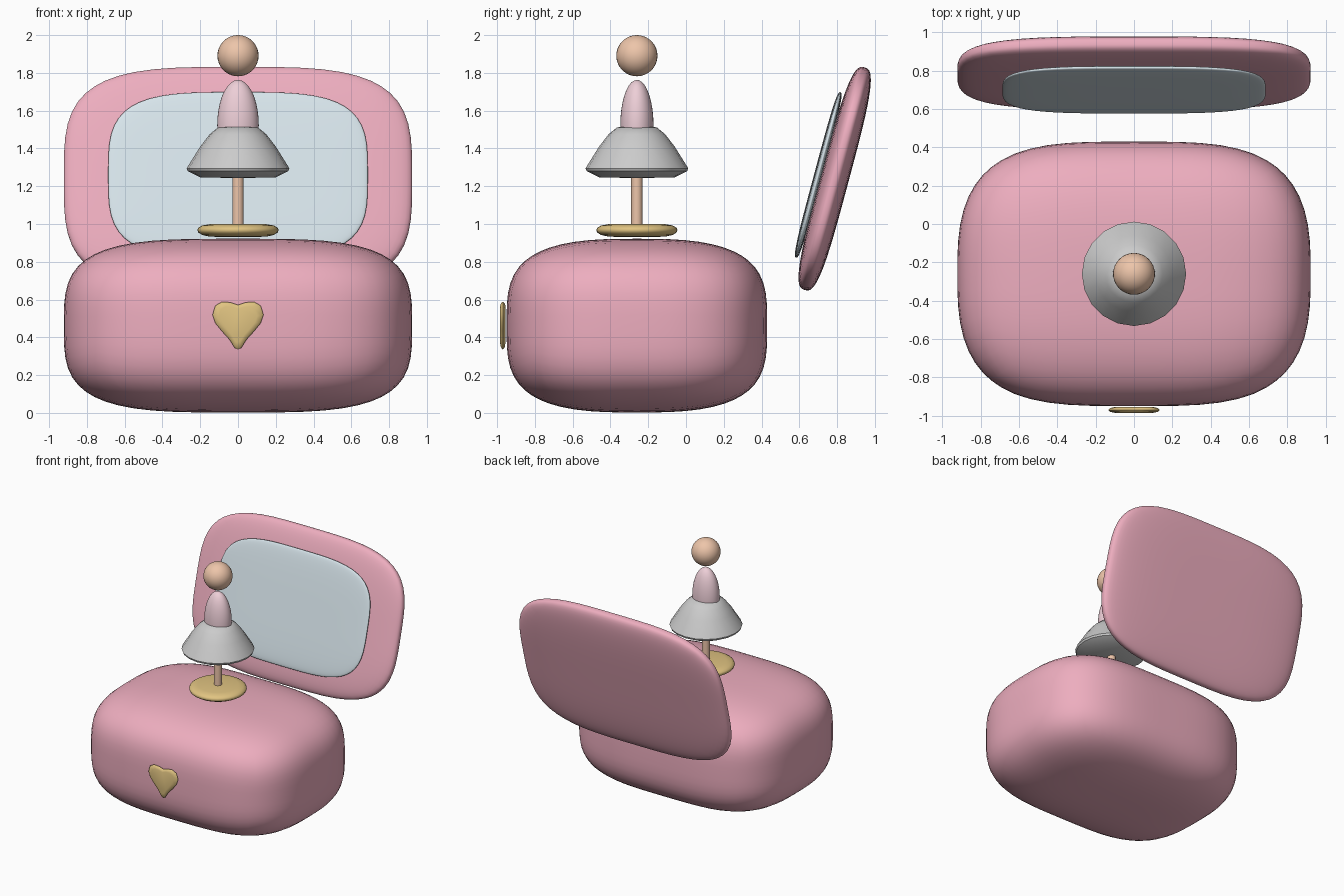
import bpy, bmesh, math
from mathutils import Vector, Matrix

if "Cube" in bpy.data.objects:
    bpy.data.objects.remove(bpy.data.objects["Cube"])


def material(name, color):
    m = bpy.data.materials.new(name)
    m.diffuse_color = (*color, 1)
    m.use_nodes = True
    m.node_tree.nodes["Principled BSDF"].inputs["Base Color"].default_value = m.diffuse_color
    return m


PINK = material("pink", (0.85, 0.42, 0.52))
PALE = material("pale_pink", (0.85, 0.62, 0.68))
GLASS = material("glass", (0.68, 0.78, 0.83))
GOLD = material("gold", (0.75, 0.55, 0.22))
SKIN = material("skin", (0.85, 0.56, 0.40))


def finish(bm, name, mat=None, angle=40):
    bmesh.ops.recalc_face_normals(bm, faces=bm.faces)
    me = bpy.data.meshes.new(name)
    bm.to_mesh(me)
    bm.free()
    ob = bpy.data.objects.new(name, me)
    bpy.context.collection.objects.link(ob)
    if mat:
        me.materials.append(mat)
    bpy.ops.object.select_all(action='DESELECT')
    ob.select_set(True)
    bpy.context.view_layer.objects.active = ob
    bpy.ops.object.shade_smooth_by_angle(angle=math.radians(angle))
    return ob


def pillow(name, half, centre, powers, mat, tilt=0, cuts=15):
    """Soft rounded box: a gridded cube pushed onto a superellipsoid."""
    bm = bmesh.new()
    bmesh.ops.create_cube(bm, size=2)
    bmesh.ops.subdivide_edges(bm, edges=bm.edges[:], cuts=cuts, use_grid_fill=True)
    for v in bm.verts:
        lo, hi = 0.0, 1.0
        for _ in range(25):
            s = (lo + hi) / 2
            if sum(abs(s * c) ** p for c, p in zip(v.co, powers)) < 1:
                lo = s
            else:
                hi = s
        v.co = Vector([c * lo * h for c, h in zip(v.co, half)])
    bm.transform(Matrix.Translation(centre) @ Matrix.Rotation(math.radians(tilt), 4, 'X'))
    return finish(bm, name, mat, 60)


def lathe(name, profile, y, mat=None, segments=32, angle=40):
    bm = bmesh.new()
    verts = [bm.verts.new((r, 0, z)) for r, z in profile]
    edges = [bm.edges.new(p) for p in zip(verts, verts[1:])]
    bmesh.ops.spin(bm, geom=verts + edges, cent=(0, 0, 0), axis=(0, 0, 1),
                   angle=2 * math.pi, steps=segments, use_duplicate=False)
    bmesh.ops.remove_doubles(bm, verts=bm.verts, dist=1e-4)
    bm.transform(Matrix.Translation((0, y, 0)))
    return finish(bm, name, mat, angle)


def ball(name, half, centre, mat):
    bm = bmesh.new()
    bmesh.ops.create_uvsphere(bm, u_segments=32, v_segments=18, radius=1)
    bm.transform(Matrix.Translation(centre) @ Matrix.Diagonal((*half, 1)))
    return finish(bm, name, mat)


# box, open lid and mirror
pillow("box_body", (0.922, 0.69, 0.46), (0, -0.26, 0.462), (3.6, 2.9, 3.5), PINK)
pillow("lid", (0.922, 0.075, 0.61), (0, 0.787, 1.24), (3.6, 3, 3.6), PINK, -15)
pillow("mirror", (0.687, 0.022, 0.453), (0, 0.70, 1.26), (3.6, 3, 3.6), GLASS, -15)

# dancing figure on its turntable
Y = -0.26
lathe("turntable", [(0, 0.93), (0.15, 0.933), (0.19, 0.942), (0.21, 0.955), (0.215, 0.968),
                    (0.21, 0.98), (0.19, 0.992), (0.15, 0.999), (0, 1.0)], Y, GOLD, angle=70)
lathe("leg", [(0, 0.97), (0.03, 0.97), (0.03, 1.3), (0, 1.3)], Y, SKIN, 20)
lathe("skirt", [(0, 1.515), (0.105, 1.512), (0.15, 1.475), (0.20, 1.41), (0.272, 1.295),
                (0.266, 1.28), (0.20, 1.247), (0, 1.243)], Y, None, 20)
ball("torso", (0.11, 0.088, 0.24), (0, Y, 1.523), PALE)
ball("head", (0.109, 0.109, 0.109), (0, Y, 1.891), SKIN)

# heart clasp: mirrored outline with rounded rim
half = [(0, 0.572), (0.04, 0.585), (0.085, 0.588), (0.12, 0.568), (0.135, 0.52), (0.12, 0.475),
        (0.085, 0.432), (0.045, 0.388), (0.018, 0.345), (0, 0.335)]
outline = half + [(-x, z) for x, z in half[-2:0:-1]]
bm = bmesh.new()
rings = []
for y, s in [(-0.985, 0.75), (-0.98, 0.92), (-0.97, 1), (-0.96, 0.92), (-0.955, 0.75)]:
    rings.append([bm.verts.new((x * s, y, 0.49 + (z - 0.49) * s)) for x, z in outline])
n = len(outline)
for a, b in zip(rings, rings[1:]):
    for i in range(n):
        j = (i + 1) % n
        bm.faces.new((a[i], a[j], b[j], b[i]))
bm.faces.new(rings[0])
bm.faces.new(rings[-1])
finish(bm, "heart_clasp", GOLD, 60)
